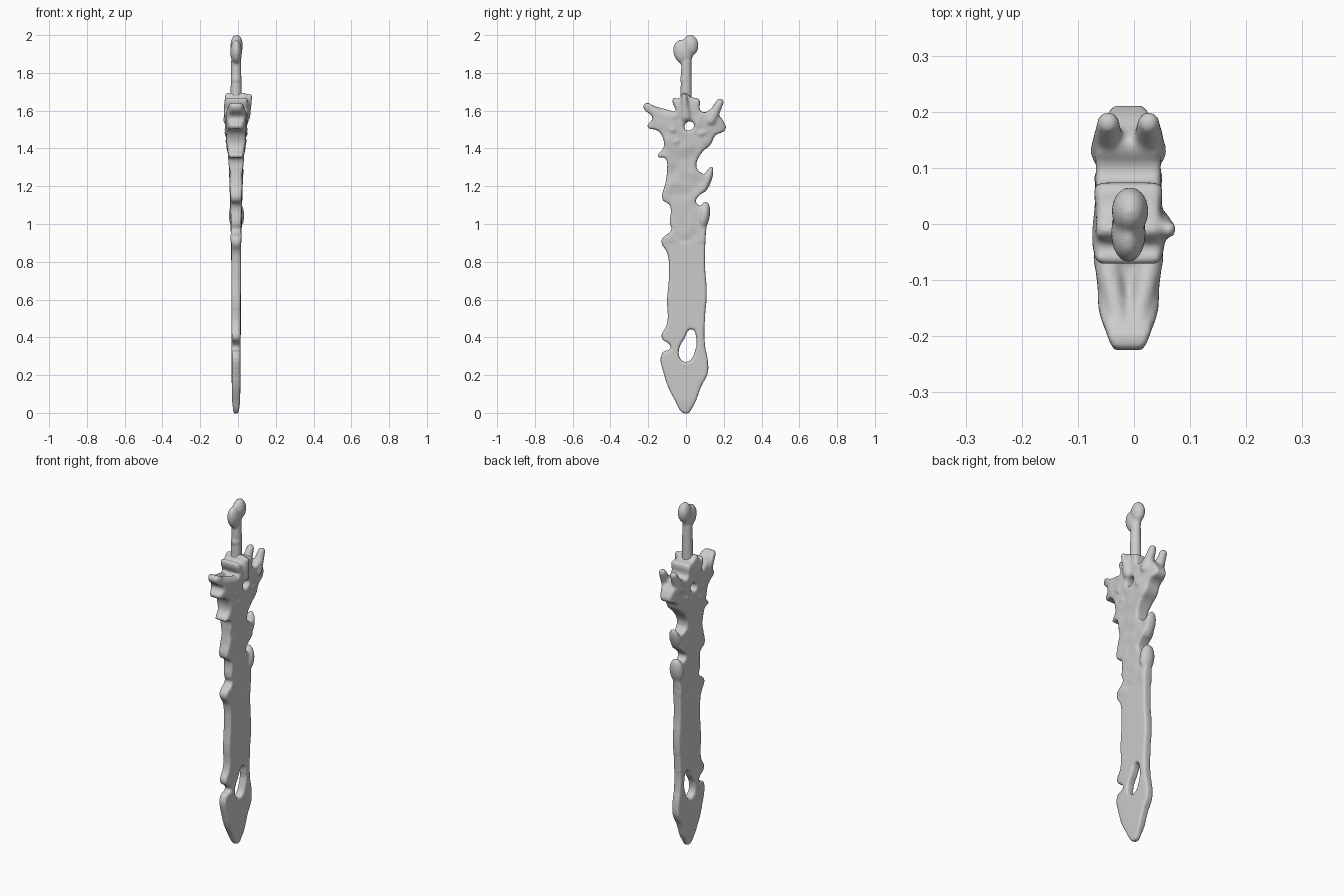
import bpy
import bmesh
from mathutils import Vector, noise

CENTRE_X = -0.01
VOXEL = 0.007

if "Cube" in bpy.data.objects:
    bpy.data.objects.remove(bpy.data.objects["Cube"], do_unlink=True)

stone = bpy.data.materials.new("grey stone")
stone.use_nodes = True
GREY = (0.6, 0.6, 0.6, 1)
stone.diffuse_color = GREY
stone.node_tree.nodes["Principled BSDF"].inputs["Base Color"].default_value = GREY


def add_object(name, data):
    obj = bpy.data.objects.new(name, data)
    bpy.context.scene.collection.objects.link(obj)
    return obj


def evaluated_mesh(obj):
    """Return a mesh with the object's modifiers and curve settings applied."""
    bpy.context.view_layer.update()
    graph = bpy.context.evaluated_depsgraph_get()
    return bpy.data.meshes.new_from_object(obj.evaluated_get(graph))


def fuse(obj, smoothing):
    """Melt overlapping volumes into one skin and relax it."""
    remesh = obj.modifiers.new("Fuse", 'REMESH')
    remesh.mode = 'VOXEL'
    remesh.voxel_size = VOXEL
    remesh.use_smooth_shade = True
    if smoothing:
        relax = obj.modifiers.new("Relax", 'SMOOTH')
        relax.factor = 0.5
        relax.iterations = smoothing
    mesh = evaluated_mesh(obj)
    obj.modifiers.clear()
    obj.data = mesh
    return mesh


def unit_sphere():
    bm = bmesh.new()
    bmesh.ops.create_icosphere(bm, subdivisions=3, radius=1)
    points = [v.co.copy() for v in bm.verts]
    bm.free()
    return points


SPHERE = unit_sphere()


def add_hull(target, points):
    """Wrap points in a convex skin and add it to the target bmesh."""
    bm = bmesh.new()
    for p in points:
        bm.verts.new(p)
    bmesh.ops.convex_hull(bm, input=list(bm.verts))
    loose = [v for v in bm.verts if not v.link_faces]
    bmesh.ops.delete(bm, geom=loose, context='VERTS')
    bmesh.ops.recalc_face_normals(bm, faces=list(bm.faces))
    mesh = bpy.data.meshes.new("hull")
    bm.to_mesh(mesh)
    bm.free()
    target.from_mesh(mesh)
    bpy.data.meshes.remove(mesh)


def add_limb(target, start, end, r_start, r_end):
    a, b = Vector(start), Vector(end)
    add_hull(target, [a + u * r_start for u in SPHERE] + [b + u * r_end for u in SPHERE])


def add_blob(target, centre, radii, lean=0):
    """Ellipsoid whose upper part leans towards +y."""
    rx, ry, rz = radii
    c = Vector(centre)
    add_hull(target, [c + Vector((u.x * rx, u.y * ry + u.z * lean, u.z * rz)) for u in SPHERE])


def interpolate(table, value):
    for (a, fa), (b, fb) in zip(table, table[1:]):
        if value <= b:
            t = max(0, (value - a) / (b - a))
            return fa + (fb - fa) * t
    return table[-1][1]


# Silhouette in hundredths (depth, height): back edge going up
back_edge = [
    (0, -0.5), (4, 4), (8, 14), (11.5, 21), (11.5, 28), (10, 36), (10, 50), (11, 63),
    (10, 79), (10.5, 95), (11, 102), (9, 108), (5, 112), (7, 115), (11, 119),
    (12, 125), (8, 127), (5.5, 130), (8.5, 138), (13, 142), (15.5, 47 + 100),
    (21, 150), (20, 154), (17, 158), (14, 161), (10, 159), (7.5, 160), (7, 166),
]
# Collar crest, then the front edge going down
front_edge = [
    (3, 167), (-1.5, 169.5), (-4, 166), (-6.5, 167), (-7, 164), (-5.5, 159.5),
    (-10, 158.5), (-15, 160.5), (-21.5, 164), (-22.5, 161.5), (-17.5, 156),
    (-20.5, 151.5), (-15, 149.5), (-12, 145), (-12, 140), (-15, 135.5),
    (-11, 135), (-10, 129), (-11, 121), (-12.5, 113), (-8.5, 110), (-8.5, 100),
    (-7.5, 97), (-12.5, 92.5), (-13, 90), (-10, 85), (-9, 73), (-10, 60),
    (-10, 47), (-13, 40), (-8.5, 36), (-8, 34), (-12.5, 32), (-11.5, 20), (-6, 7),
]
blade_slot = [(3, 44.5), (5.5, 39), (5, 33.5), (1, 27), (-3, 28.5), (-3.5, 34.5), (-1, 39)]
guard_eye = [(2, 154.5), (4.5, 152.5), (3, 150), (0, 149.5), (-1, 152)]

# Flat plate of the blade and guard, with both openings
curve = bpy.data.curves.new("plate_profile", 'CURVE')
curve.dimensions = '2D'
curve.fill_mode = 'BOTH'
curve.extrude = 0.025
curve.resolution_u = 4
for loop in (back_edge + front_edge, blade_slot, guard_eye):
    spline = curve.splines.new('BEZIER')
    spline.bezier_points.add(len(loop) - 1)
    for point, (y, z) in zip(spline.bezier_points, loop):
        point.co = (y / 100, z / 100, 0)
        point.handle_left_type = point.handle_right_type = 'AUTO'
    spline.use_cyclic_u = True
profile = add_object("plate_profile", curve)
flat = evaluated_mesh(profile)
bpy.data.objects.remove(profile, do_unlink=True)

bm = bmesh.new()
bm.from_mesh(flat)
for v in bm.verts:
    v.co = (v.co.z, v.co.x, v.co.y)
bmesh.ops.remove_doubles(bm, verts=list(bm.verts), dist=0.0002)
bmesh.ops.recalc_face_normals(bm, faces=list(bm.faces))
bm.to_mesh(flat)
bm.free()
blade = add_object("blade_and_guard", flat)
plate = fuse(blade, 0)

# Swell the plate towards the guard and thin it towards the wing tips
half_thickness = [(0, 0.014), (0.06, 0.021), (0.2, 0.024), (0.9, 0.026), (1.1, 0.03),
                  (1.3, 0.036), (1.45, 0.052), (1.6, 0.062), (1.7, 0.058)]
for v in plate.vertices:
    y, z = v.co.y, v.co.z
    half = interpolate(half_thickness, z) * (1 - 0.5 * min(1, abs(y) / 0.22) ** 3)
    if z > 0.9:
        half += 0.006 * noise.noise(Vector((0, y, z)) * 16)
    v.co.x = CENTRE_X + v.co.x / 0.025 * half

bm = bmesh.new()
bm.from_mesh(plate)

# Leaf-shaped lobes on the back edge
add_blob(bm, (CENTRE_X + 0.002, 0.095, 1.045), (0.042, 0.032, 0.075), 0.01)
add_blob(bm, (CENTRE_X, 0.113, 1.235), (0.034, 0.024, 0.07), 0.022)

# Paired back horns and the raised ribs of the wings
for side in (-1, 1):
    x = CENTRE_X + side * 0.036
    add_limb(bm, (x, 0.13, 1.55), (x, 0.18, 1.645), 0.032, 0.02)
    inner, outer = CENTRE_X + side * 0.04, CENTRE_X + side * 0.012
    add_limb(bm, (inner, -0.06, 1.57), (outer, -0.2, 1.62), 0.024, 0.014)
    add_limb(bm, (inner, -0.07, 1.5), (outer, -0.18, 1.52), 0.022, 0.014)
    add_limb(bm, (inner, 0.08, 1.48), (outer, 0.195, 1.515), 0.022, 0.016)
    add_limb(bm, (inner, -0.05, 1.44), (outer, -0.13, 1.37), 0.018, 0.012)

# Side spur on the collar
add_limb(bm, (0.035, 0, 1.57), (0.062, -0.01, 1.675), 0.03, 0.014)
bm.to_mesh(plate)
bm.free()
fuse(blade, 5)

# Grip and lopsided pommel
bm = bmesh.new()
add_limb(bm, (CENTRE_X, 0, 1.64), (CENTRE_X, 0.002, 1.86), 0.031, 0.027)
add_blob(bm, (CENTRE_X, -0.001, 1.765), (0.03, 0.031, 0.03))
add_blob(bm, (CENTRE_X, -0.016, 1.91), (0.031, 0.052, 0.066), -0.008)
add_blob(bm, (CENTRE_X + 0.003, 0.023, 1.945), (0.033, 0.043, 0.058))
handle_mesh = bpy.data.meshes.new("grip_and_pommel")
bm.to_mesh(handle_mesh)
bm.free()
handle = add_object("grip_and_pommel", handle_mesh)
fuse(handle, 4)

for part in (blade, handle):
    part.data.materials.clear()
    part.data.materials.append(stone)
    for face in part.data.polygons:
        face.use_smooth = True
        face.material_index = 0
